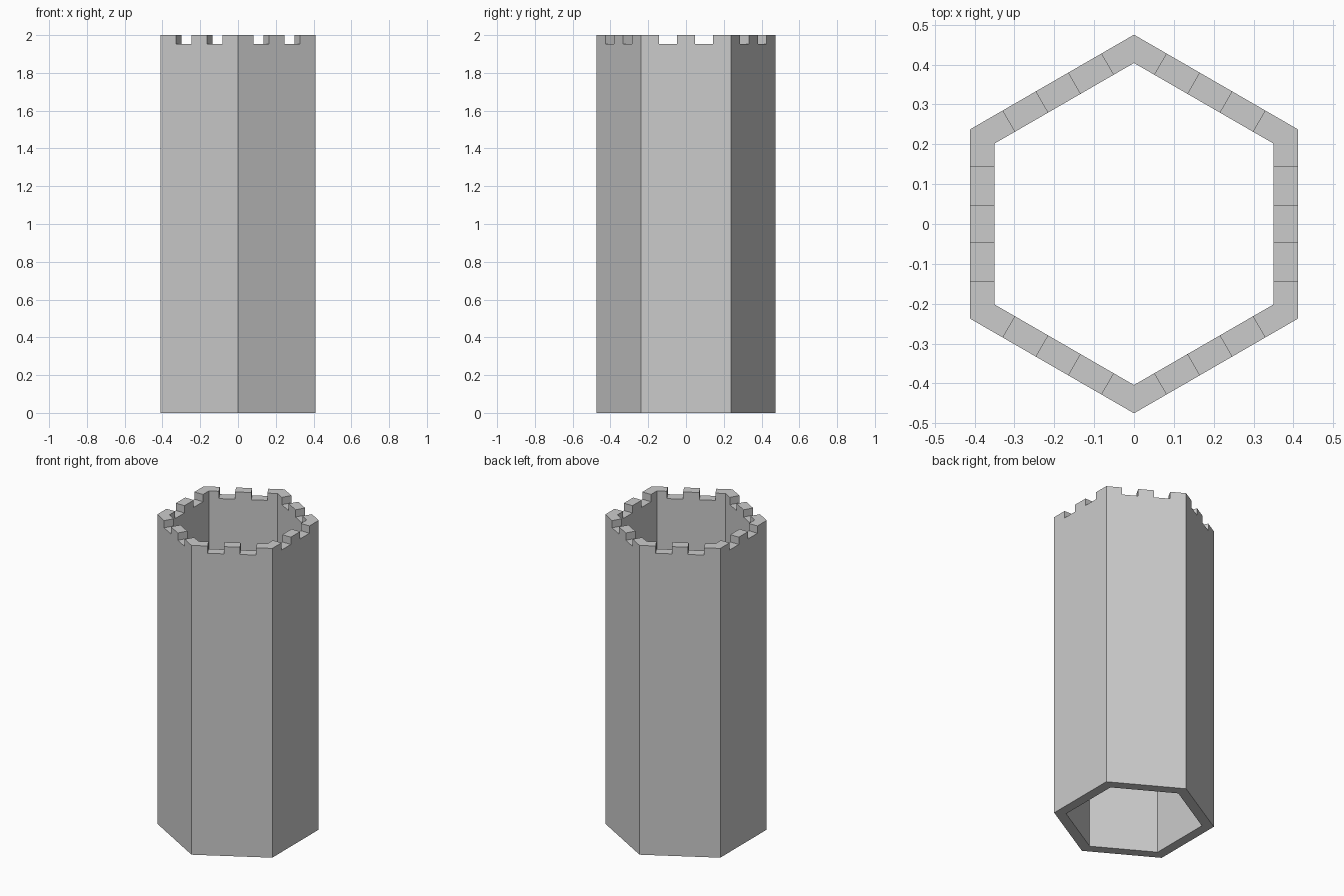
import bpy, bmesh, math
from mathutils import Matrix, Vector

if "Cube" in bpy.data.objects:
    bpy.data.objects.remove(bpy.data.objects["Cube"])

R_OUT, R_IN, H, NOTCH = 0.475, 0.404, 2.0, 0.047
C30 = math.cos(math.pi / 6)
STEP = R_OUT / 5                      # merlons and gaps are fifths of a side


def wall_outline(radius):
    """Closed outline of one wall (facing +x) with two notches in its top edge."""
    x, half, low = radius * C30, radius / 2, H - NOTCH
    a, b = 1.5 * STEP, 0.5 * STEP
    pts = [(-half, 0), (-half, H), (-a, H), (-a, low), (-b, low), (-b, H),
           (b, H), (b, low), (a, low), (a, H), (half, H), (half, 0)]
    return [Vector((x, y, z)) for y, z in pts]


bm = bmesh.new()
for i in range(6):
    rot = Matrix.Rotation(i * math.pi / 3, 3, 'Z')
    outer = [bm.verts.new(rot @ p) for p in wall_outline(R_OUT)]
    inner = [bm.verts.new(rot @ p) for p in wall_outline(R_IN)]
    # outside and inside wall faces
    bm.faces.new(outer[::-1])
    bm.faces.new(inner)
    # battlement top and bottom rim; mitred ends stay open and get welded
    n = len(outer)
    for k in range(1, n):
        if k == n - 2:
            continue
        j = (k + 1) % n
        bm.faces.new((outer[k], outer[j], inner[j], inner[k])) if k != n - 1 else \
            bm.faces.new((outer[n - 1], outer[0], inner[0], inner[n - 1]))

bmesh.ops.remove_doubles(bm, verts=bm.verts, dist=1e-4)
bmesh.ops.recalc_face_normals(bm, faces=bm.faces)

mesh = bpy.data.meshes.new("hexagonal_tower")
bm.to_mesh(mesh)
bm.free()
tower = bpy.data.objects.new("hexagonal_tower", mesh)
bpy.context.collection.objects.link(tower)
